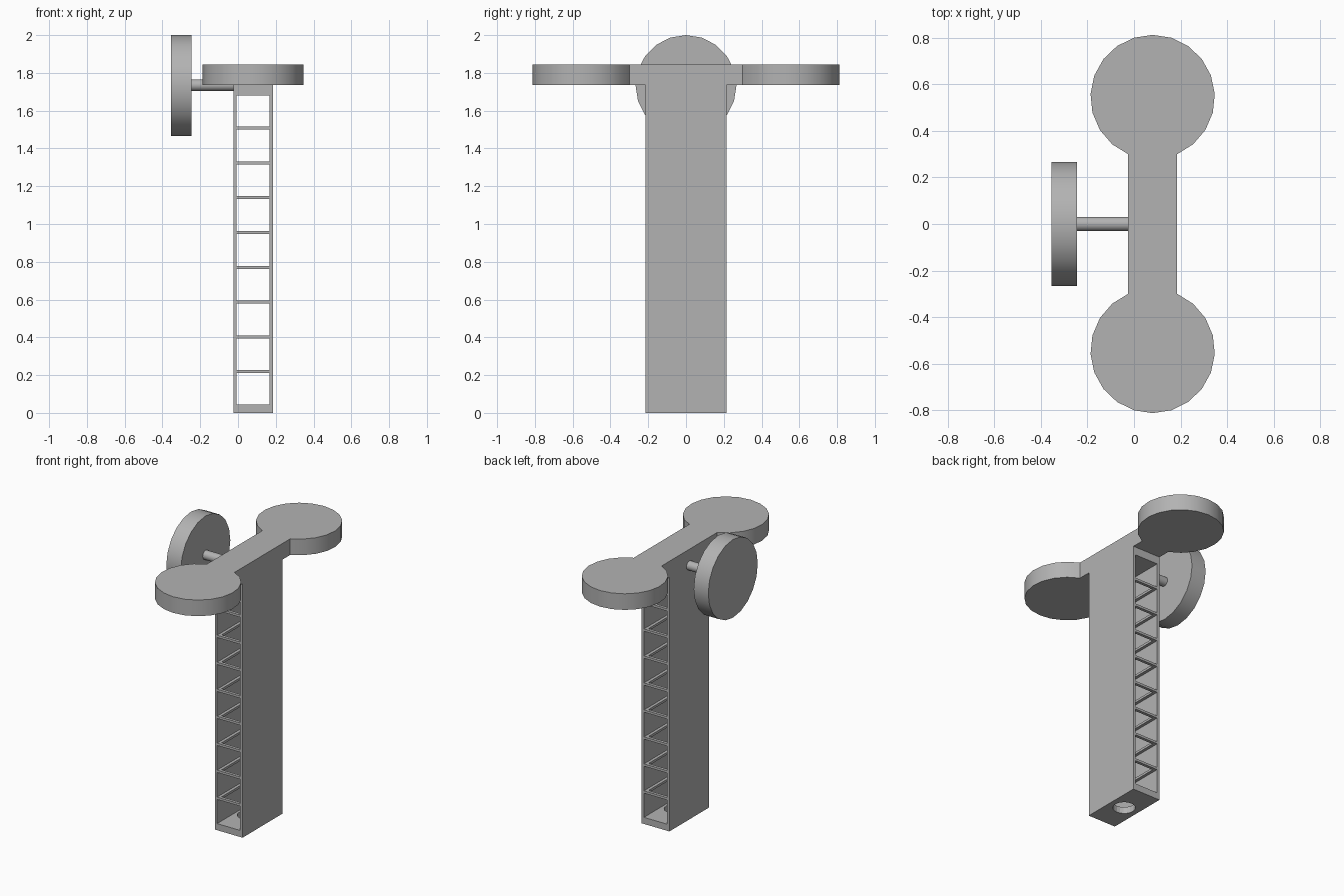
import bpy
import bmesh
import math
from mathutils import Matrix

if "Cube" in bpy.data.objects:
    bpy.data.objects.remove(bpy.data.objects["Cube"], do_unlink=True)

GREY = (0.45, 0.45, 0.45, 1.0)
grey = bpy.data.materials.new("plain grey")
grey.use_nodes = True
grey.diffuse_color = GREY
grey.node_tree.nodes["Principled BSDF"].inputs["Base Color"].default_value = GREY

# Main dimensions
CX = 0.08                      # tower centre line
HALF_W, HALF_D = 0.105, 0.215  # tower half width and depth
WALL = 0.018
FLOOR, CEILING, TOP = 0.045, 1.68, 1.735
PLATE_TOP = 1.845
DISC_R, DISC_Y = 0.267, 0.545
INNER = HALF_W - WALL


def finish(name, bm, smooth=False):
    bmesh.ops.recalc_face_normals(bm, faces=bm.faces)
    mesh = bpy.data.meshes.new(name)
    bm.to_mesh(mesh)
    bm.free()
    mesh.materials.append(grey)
    ob = bpy.data.objects.new(name, mesh)
    bpy.context.collection.objects.link(ob)
    if smooth:
        bpy.ops.object.select_all(action="DESELECT")
        ob.select_set(True)
        bpy.context.view_layer.objects.active = ob
        bpy.ops.object.shade_smooth_by_angle(angle=math.radians(30))
    return ob


def add_box(bm, x0, x1, y0, y1, z0, z1):
    place = Matrix.Translation(((x0 + x1) / 2, (y0 + y1) / 2, (z0 + z1) / 2))
    size = Matrix.Diagonal((x1 - x0, y1 - y0, z1 - z0, 1))
    bmesh.ops.create_cube(bm, size=1, matrix=place @ size)


def box(name, *bounds):
    bm = bmesh.new()
    add_box(bm, *bounds)
    return finish(name, bm)


def cylinder_x(name, x0, x1, z, radius, sides):
    bm = bmesh.new()
    place = Matrix.Translation(((x0 + x1) / 2, 0, z)) @ Matrix.Rotation(math.pi / 2, 4, "Y")
    bmesh.ops.create_cone(bm, cap_ends=True, segments=sides, radius1=radius,
                          radius2=radius, depth=x1 - x0, matrix=place)
    return finish(name, bm, True)


# Tower walls, floor and cap
for side, label in ((-1, "right"), (1, "left")):
    xs = sorted((CX + side * INNER, CX + side * HALF_W))
    box(label + "_wall", *xs, -HALF_D, HALF_D, 0, TOP)
floor = box("floor", CX - INNER, CX + INNER, -HALF_D, HALF_D, 0, FLOOR)
box("cap", CX - INNER, CX + INNER, -HALF_D, HALF_D, CEILING, TOP)

# Round hole through the floor
bm = bmesh.new()
bmesh.ops.create_cone(bm, cap_ends=True, segments=20, radius1=0.07, radius2=0.07,
                      depth=0.3, matrix=Matrix.Translation((CX, 0, 0)))
cutter = finish("floor_hole_cutter", bm)
cutter.hide_render = True
cutter.hide_viewport = True
cut = floor.modifiers.new("hole", "BOOLEAN")
cut.operation = "DIFFERENCE"
cut.solver = "EXACT"
cut.object = cutter

# Open shelf frames stacked up the tower
LEDGE = 0.02
for i in range(8):
    z0 = 0.21 + i * 0.1843
    z1 = z0 + 0.016
    bm = bmesh.new()
    for s in (-1, 1):
        ys = sorted((s * HALF_D, s * (HALF_D - LEDGE)))
        add_box(bm, CX - INNER, CX + INNER, *ys, z0, z1)
        xs = sorted((CX + s * INNER, CX + s * (INNER - LEDGE)))
        add_box(bm, *xs, LEDGE - HALF_D, HALF_D - LEDGE, z0, z1)
    finish(f"shelf_frame_{i + 1}", bm)

# Dumbbell-shaped top plate, one outline extruded upward
neck = math.asin(HALF_W / DISC_R)
STEPS = 18
outline = []
for end in (1, -1):
    for k in range(STEPS + 1):
        a = neck + (2 * math.pi - 2 * neck) * k / STEPS
        # the angle is measured from the neck side of each disc
        outline.append((CX - end * DISC_R * math.sin(a),
                        end * (DISC_Y - DISC_R * math.cos(a))))
bm = bmesh.new()
base = bm.faces.new([bm.verts.new((x, y, TOP)) for x, y in outline])
up = bmesh.ops.extrude_face_region(bm, geom=[base], use_keep_orig=True)
verts = [v for v in up["geom"] if isinstance(v, bmesh.types.BMVert)]
bmesh.ops.translate(bm, verts=verts, vec=(0, 0, PLATE_TOP - TOP))
finish("top_plate", bm, True)

# Side wheel on its axle
cylinder_x("axle", -0.25, CX - HALF_W, TOP, 0.031, 16)
cylinder_x("side_wheel", -0.355, -0.245, TOP - 0.002, DISC_R, 20)
